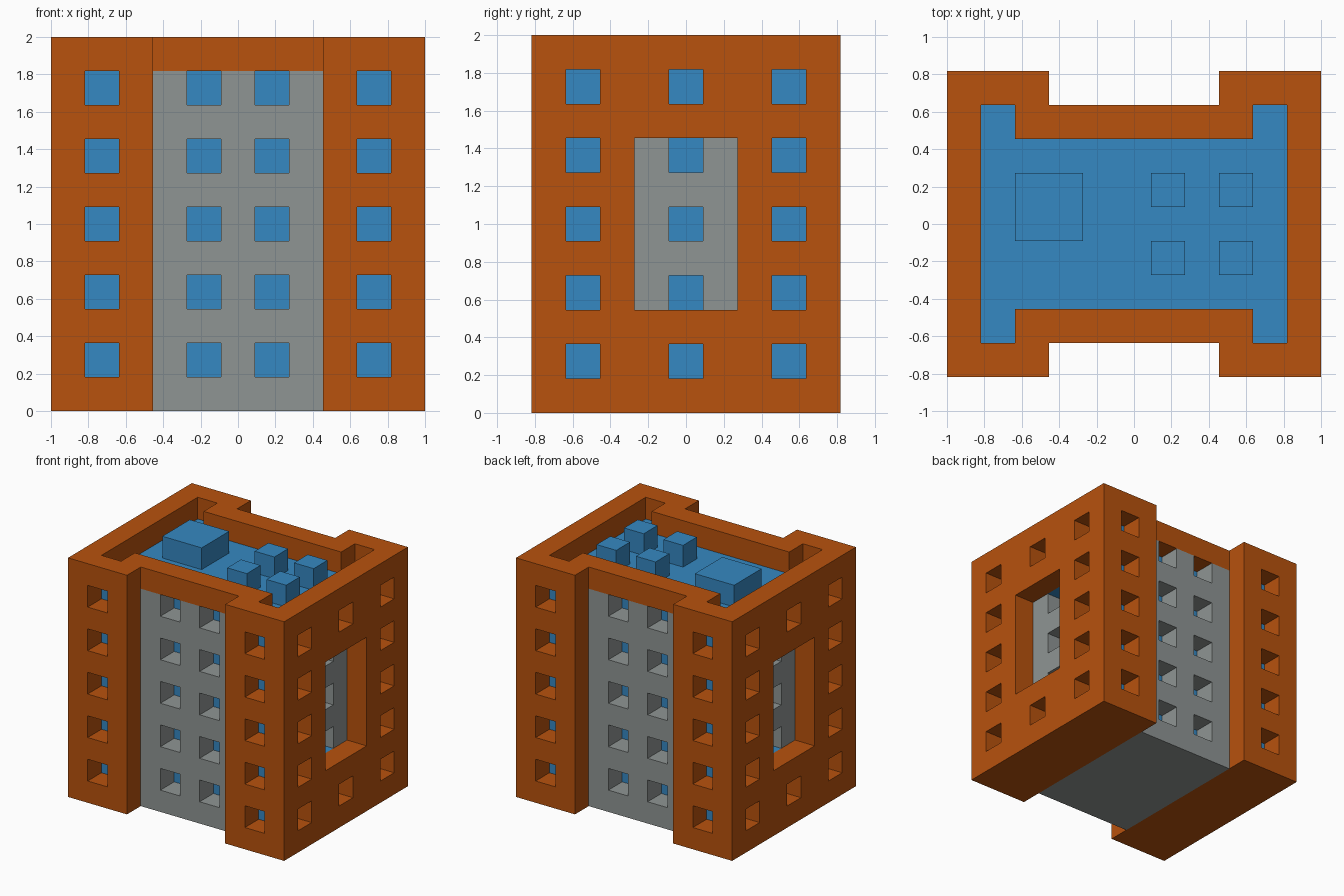
import bpy, bmesh

cube = bpy.data.objects.get("Cube")
if cube:
    bpy.data.objects.remove(cube, do_unlink=True)

U = 2 / 11   # one module: window width and wall thickness
FLOORS = [1, 3, 5, 7, 9]


def material(name, rgb):
    m = bpy.data.materials.new(name)
    m.use_nodes = True
    m.diffuse_color = (*rgb, 1)
    m.node_tree.nodes["Principled BSDF"].inputs["Base Color"].default_value = (*rgb, 1)
    return m


ORANGE = material("burnt orange", (0.479, 0.084, 0.004))
BLUE = material("sky blue", (0.036, 0.246, 0.539))
GRAY = material("stone gray", (0.275, 0.301, 0.296))


def add_prism(bm, outline, z0, z1):
    """Extrude a counter-clockwise outline (in modules) from z0 to z1."""
    face = bm.faces.new([bm.verts.new((x * U, y * U, z0 * U)) for x, y in outline])
    top = bmesh.ops.extrude_face_region(bm, geom=[face])["geom"]
    verts = [v for v in top if isinstance(v, bmesh.types.BMVert)]
    bmesh.ops.translate(bm, verts=verts, vec=(0, 0, (z1 - z0) * U))


def make(name, prisms, mat=None):
    bm = bmesh.new()
    for outline, z0, z1 in prisms:
        add_prism(bm, outline, z0, z1)
    bmesh.ops.recalc_face_normals(bm, faces=bm.faces)
    mesh = bpy.data.meshes.new(name)
    bm.to_mesh(mesh)
    bm.free()
    if mat:
        mesh.materials.append(mat)
    obj = bpy.data.objects.new(name, mesh)
    bpy.context.collection.objects.link(obj)
    return obj


def box(x0, x1, y0, y1, z0, z1):
    return [(x0, y0), (x1, y0), (x1, y1), (x0, y1)], z0, z1


def h_plan(x, y, notch_x, notch_y):
    """H-shaped floor plan: wings reach y, the middle reaches notch_y."""
    return [(-x, -y), (-notch_x, -y), (-notch_x, -notch_y), (notch_x, -notch_y),
            (notch_x, -y), (x, -y), (x, y), (notch_x, y), (notch_x, notch_y),
            (-notch_x, notch_y), (-notch_x, y), (-x, y)]


def carve(obj, prisms):
    """Subtract the prisms from obj, then discard the cutter."""
    cutter = make("cutter", prisms)
    cutter.hide_render = True
    mod = obj.modifiers.new("carve", 'BOOLEAN')
    mod.operation = 'DIFFERENCE'
    mod.solver = 'EXACT'
    mod.object = cutter
    bpy.ops.object.select_all(action='DESELECT')
    bpy.context.view_layer.objects.active = obj
    obj.select_set(True)
    bpy.ops.object.modifier_apply(modifier=mod.name)
    bpy.data.objects.remove(cutter, do_unlink=True)


def both_x(x0, x1, *rest):
    return [box(x0, x1, *rest), box(-x1, -x0, *rest)]


def both_xy(x0, x1, y0, y1, *rest):
    return both_x(x0, x1, y0, y1, *rest) + both_x(x0, x1, -y1, -y0, *rest)


# Orange outer shell with parapet: hollow, open in the middle bays
shell = make("outer_walls", [(h_plan(5.5, 4.5, 2.5, 3.5), 0, 11)], ORANGE)
carve(shell, [(h_plan(4.5, 3.5, 3.5, 2.5), 0.5, 12)])
carve(shell, [box(-2.5, 2.5, -5, 5, -1, 10)])
# Tall side openings
carve(shell, both_x(4.2, 6, -1.5, 1.5, 3, 8))
# Wing windows, front and back
carve(shell, [p for z in FLOORS for p in both_xy(3.5, 4.5, 3.2, 5, z, z + 1)])
# Side windows, plus a middle one below and above each opening
carve(shell, [p for z in FLOORS for p in both_xy(4.2, 6, 2.5, 3.5, z, z + 1)])
carve(shell, [p for z in (1, 9) for p in both_x(4.2, 6, -0.5, 0.5, z, z + 1)])

# Blue inner core, seen through the windows and as the roof
core = make("inner_core", [(h_plan(4.5, 3.5, 3.5, 2.5), 0.5, 10)], BLUE)
carve(core, both_x(3.5, 5, -1.5, 1.5, 3, 8))

# Gray base plate under the middle
make("base_plate", [box(-2.5, 2.5, -2.5, 2.5, 0, 0.5)], GRAY)

# Gray middle bays; the top row of windows runs up to the parapet
for name, y0 in (("front_bay", -3.5), ("back_bay", 2.5)):
    bay = make(name, [box(-2.5, 2.5, y0, y0 + 1, 0, 10)], GRAY)
    carve(bay, [p for z in FLOORS
                for p in both_x(0.5, 1.5, y0 - 1, y0 + 2, z, z + (1.5 if z == 9 else 1))])

# Gray panels inside the side openings, windows open at top and bottom edges
for name, x0 in (("left_panel", 3.5), ("right_panel", -4.5)):
    panel = make(name, [box(x0, x0 + 1, -1.5, 1.5, 3, 8)], GRAY)
    carve(panel, [box(x0 - 1, x0 + 2, -0.5, 0.5, a, b)
                  for a, b in ((2.5, 4), (5, 6), (7, 8.5))])

# Rooftop blocks
make("roof_block_large", [box(-3.5, -1.5, -0.5, 1.5, 10, 11)], BLUE)
for i, (x, y) in enumerate([(x, y) for x in (0.5, 2.5) for y in (-1.5, 0.5)]):
    make(f"roof_block_small_{i + 1}", [box(x, x + 1, y, y + 1, 10, 11)], BLUE)
